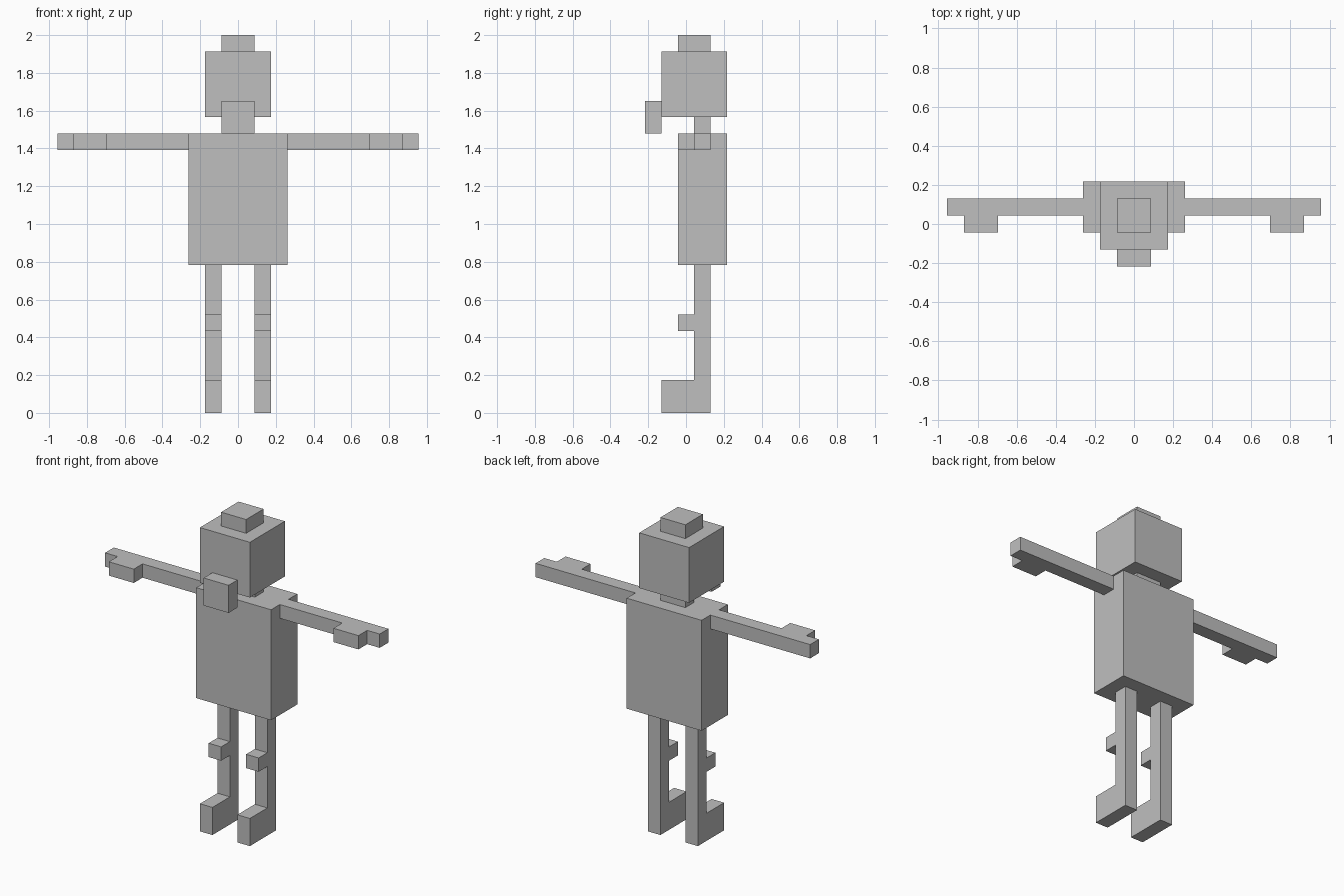
import bpy, bmesh
from mathutils import Vector

if "Cube" in bpy.data.objects:
    bpy.data.objects.remove(bpy.data.objects["Cube"])

U = 2 / 23  # one block of the grid

grey = bpy.data.materials.new("light_grey")
grey.diffuse_color = (0.52, 0.52, 0.52, 1)
grey.use_nodes = True
grey.node_tree.nodes["Principled BSDF"].inputs["Base Color"].default_value = grey.diffuse_color


def extrude_profile(name, points, direction, mirror=False):
    """Extrude a flat outline (in blocks) along a vector, optionally mirrored in x."""
    bm = bmesh.new()
    face = bm.faces.new([bm.verts.new(Vector(p) * U) for p in points])
    result = bmesh.ops.extrude_face_region(bm, geom=[face], use_keep_orig=True)
    moved = [g for g in result["geom"] if isinstance(g, bmesh.types.BMVert)]
    bmesh.ops.translate(bm, verts=moved, vec=Vector(direction) * U)
    bmesh.ops.recalc_face_normals(bm, faces=bm.faces)
    mesh = bpy.data.meshes.new(name)
    bm.to_mesh(mesh)
    bm.free()
    mesh.materials.append(grey)
    obj = bpy.data.objects.new(name, mesh)
    bpy.context.collection.objects.link(obj)
    if mirror:
        obj.modifiers.new("mirror", 'MIRROR').use_axis[0] = True
    return obj


def block(name, half_width, y0, y1, z0, z1):
    """Box centred on x = 0."""
    w = half_width
    extrude_profile(name, [(-w, y0, z0), (w, y0, z0), (w, y1, z0), (-w, y1, z0)],
                    (0, 0, z1 - z0))


# Body, neck and head
block("torso", 3, -0.5, 2.5, 9, 17)
block("neck", 1, 0.5, 1.5, 17, 18)
block("head", 2, -1.5, 2.5, 18, 22)
block("hat", 1, -0.5, 1.5, 22, 23)
block("beard", 1, -2.5, -1.5, 17, 19)

# Legs: side outline with knee and foot
leg = [(0.5, 9), (0.5, 6), (-0.5, 6), (-0.5, 5), (0.5, 5),
       (0.5, 2), (-1.5, 2), (-1.5, 0), (1.5, 0), (1.5, 9)]
extrude_profile("legs", [(1, y, z) for y, z in leg], (1, 0, 0), mirror=True)

# Arms: top outline with a forward hand block
arm = [(3, 0.5), (8, 0.5), (8, -0.5), (10, -0.5), (10, 0.5),
       (11, 0.5), (11, 1.5), (3, 1.5)]
extrude_profile("arms", [(x, y, 16) for x, y in arm], (0, 0, 1), mirror=True)
